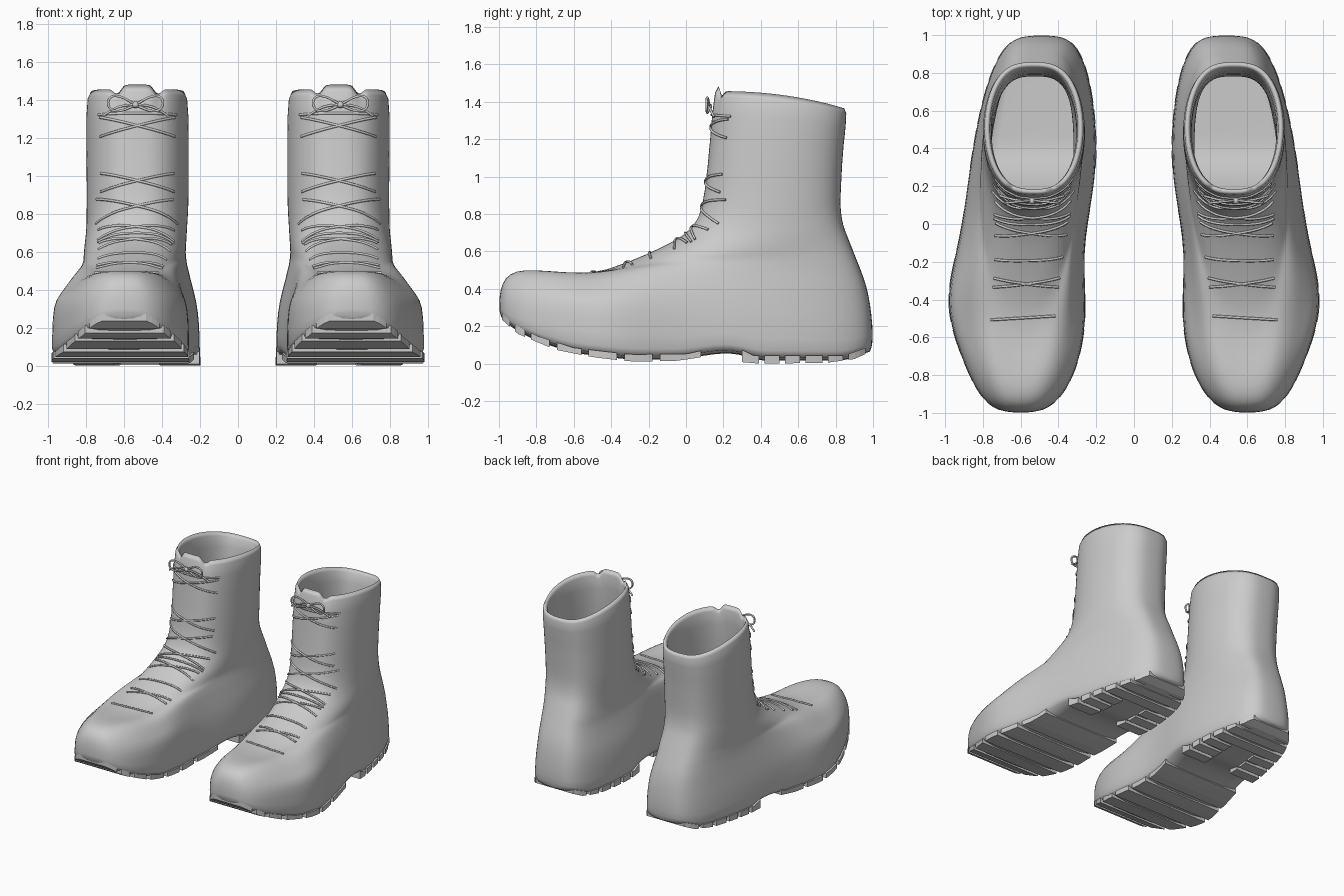
import bpy, bmesh, math
from mathutils import Vector
from mathutils.bvhtree import BVHTree

if "Cube" in bpy.data.objects:
    bpy.data.objects.remove(bpy.data.objects["Cube"])

# Rings of the upper: front y,z / back y,z / centre x front,back / half width front,back
ROWS = [
    (-.99, .00, .985, .00, .60, .49, .385, .34),
    (-1.0, .00, 1.00, .00, .60, .49, .39, .345),
    (-1.0, .29, 1.00, .20, .60, .49, .39, .34),
    (-1.0, .36, .985, .33, .60, .49, .37, .325),
    (-.985, .43, .965, .42, .60, .50, .31, .31),
    (-.95, .48, .94, .49, .60, .505, .25, .30),
    (-.87, .508, .92, .54, .60, .51, .19, .295),
    (-.72, .505, .90, .59, .60, .51, .16, .29),
    (-.52, .505, .88, .64, .59, .515, .19, .285),
    (-.32, .55, .86, .69, .57, .52, .22, .28),
    (-.12, .625, .84, .74, .55, .525, .235, .275),
    (.00, .69, .83, .80, .54, .525, .25, .27),
    (.07, .77, .825, .86, .535, .525, .26, .27),
    (.10, .90, .83, .96, .53, .525, .265, .27),
    (.13, 1.2, .84, 1.17, .53, .53, .27, .27),
    (.15, 1.46, .87, 1.37, .53, .53, .27, .27)]
SOLE = [(-1, .26), (-.93, .19), (-.8, .12), (-.6, .055), (-.3, .02), (0, .022), (.15, .055),
        (.28, .055), (.36, .015), (.85, .015), (1, .07)]
TREAD = [(-1, .25), (-.9, .16), (-.7, .075), (-.5, .035), (-.3, .012), (-.05, .014), (.08, .035),
         (.28, .01), (.4, 0), (.75, .005), (.9, .025), (1, .07)]
N = 64


def interp(table, y):
    for (a, za), (b, zb) in zip(table, table[1:]):
        if y <= b:
            return za + (zb - za) * max(0, (y - a) / (b - a))
    return table[-1][1]


def edge_x(row, s, side):
    """x of the outline of a ring at s (0 front, 1 back); side is -1 inner, 1 outer"""
    _, _, _, _, c0, c1, w0, w1 = ROWS[row]
    f = min(1, max(0, (row - 7) / 6))
    p = (.7 + .06 * f) * (1 - s) + (.58 + .14 * f) * s
    r = (2 * math.sqrt(max(0, s * (1 - s)))) ** p
    w = w0 + (w1 - w0) * (1 - (1 - s) ** 2)
    low = min(1, max(0, (7 - row) / 4))
    if side < 0:                        # waist on the inner side
        w -= .065 * low * math.exp(-((s - .43) / .18) ** 2)
    else:                               # ball of the foot on the outer side
        w += .075 * low * math.exp(-((s - .28) / .16) ** 2)
    return c0 + (c1 - c0) * s + side * w * r


def ring_point(row, i):
    t = 2 * math.pi * i / N
    s = (1 - math.cos(t)) / 2
    yf, zf, yb, zb = ROWS[row][:4]
    y = yf + (yb - yf) * s
    z = zf + (zb - zf) * s
    if row < 2:
        z = interp(SOLE, y) + .03 * row
    elif 4 <= row <= 9:                 # dip behind the toe cap
        z -= .035 * math.exp(-((y + .52) / .2) ** 2)
    elif row == len(ROWS) - 1:          # collar line with raised tongue in front
        a = min(t, 2 * math.pi - t)
        z = 1.47 - .1 * s ** 2.2
        if a < .28:
            z = 1.495
        elif a < .45:
            z = 1.445
    return Vector((edge_x(row, s, 1 if i <= N // 2 else -1), y, z))


def add_mesh(name, bm):
    bmesh.ops.recalc_face_normals(bm, faces=bm.faces)
    me = bpy.data.meshes.new(name)
    bm.to_mesh(me)
    bm.free()
    ob = bpy.data.objects.new(name, me)
    bpy.context.collection.objects.link(ob)
    return ob


def mirror(ob):
    ob.modifiers.new("pair", 'MIRROR').use_mirror_merge = False


# Boot upper: lofted rings with closed sole, hollowed to a shell
bm = bmesh.new()
grid = [[bm.verts.new(ring_point(r, i)) for i in range(N)] for r in range(len(ROWS))]
for a, b in zip(grid, grid[1:]):
    for i in range(N):
        j = (i + 1) % N
        bm.faces.new((a[i], a[j], b[j], b[i]))
g = grid[0]
bm.faces.new((g[0], g[1], g[N - 1]))
for i in range(1, N // 2 - 1):
    bm.faces.new((g[i], g[i + 1], g[N - i - 1], g[N - i]))
bm.faces.new((g[N // 2 - 1], g[N // 2], g[N // 2 + 1]))
boot = add_mesh("boot_upper", bm)
for p in boot.data.polygons:
    p.use_smooth = True
shell = boot.modifiers.new("shell", 'SOLIDIFY')
shell.thickness, shell.offset = .045, -1
sub = boot.modifiers.new("smooth", 'SUBSURF')
sub.levels = sub.render_levels = 1
bpy.context.view_layer.update()
tree = BVHTree.FromObject(boot, bpy.context.evaluated_depsgraph_get())
mirror(boot)


# Tread bars across the sole, following the rocker of the tread line
def tread_bar(bm, y0, y1, lo=0.0, hi=1.0):
    stations = []
    for k in range(4):
        y = y0 + (y1 - y0) * k / 3
        s = (y + 1) / 2
        xa, xb = edge_x(1, s, -1), edge_x(1, s, 1)
        xl, xr = xa + (xb - xa) * lo, xa + (xb - xa) * hi
        z = interp(TREAD, y)
        top = interp(SOLE, y) + .03
        stations.append([bm.verts.new(v) for v in
                         ((xl, y, z), (xr, y, z), (xr, y, top), (xl, y, top))])
    for a, b in zip(stations, stations[1:]):
        for i in range(4):
            j = (i + 1) % 4
            bm.faces.new((a[i], a[j], b[j], b[i]))
    bm.faces.new(stations[0])
    bm.faces.new(stations[-1])


bm = bmesh.new()
for y0, y1 in ((-.985, -.94), (-.915, -.86), (-.83, -.73), (-.69, -.56), (-.52, -.37),
               (-.33, -.18), (-.14, .08)):
    tread_bar(bm, y0, y1)
mirror(add_mesh("sole_tread", bm))

bm = bmesh.new()
for y0, y1 in ((.3, .39), (.42, .5), (.53, .61)):
    tread_bar(bm, y0, y1, 0, .32)
    tread_bar(bm, y0, y1, .68, 1)
for y0, y1 in ((.64, .73), (.76, .84), (.87, .96)):
    tread_bar(bm, y0, y1)
mirror(add_mesh("heel_tread", bm))


# Laces: tubes draped over the front of the boot by ray casting
def curve(name, lines):
    cu = bpy.data.curves.new(name, 'CURVE')
    cu.dimensions = '3D'
    cu.bevel_depth, cu.bevel_resolution, cu.use_fill_caps = .007, 1, True
    for pts in lines:
        sp = cu.splines.new('POLY')
        sp.points.add(len(pts) - 1)
        for q, v in zip(sp.points, pts):
            q.co = (*v, 1)
    for sx in (1, -1):
        ob = bpy.data.objects.new(name, cu)
        ob.scale.x = sx
        bpy.context.collection.objects.link(ob)


def front(u):
    k = min(int(u), len(ROWS) - 2)
    a, b = ROWS[k], ROWS[k + 1]
    f = u - k
    y, z, x = (a[n] + (b[n] - a[n]) * f for n in (0, 1, 4))
    return Vector((x, y, z))


def strand(u0, u1, half):
    pts = []
    for k in range(17):
        f = k / 16
        u = u0 + (u1 - u0) * f
        c = front(u)
        tan = front(u + .6) - front(u - .6)
        n = Vector((0, -tan.z, tan.y)).normalized()
        o = c + n * .6 + Vector((half * (2 * f - 1), 0, 0))
        hit = tree.ray_cast(o, -n)[0]
        if hit and (hit - o).length < .72:
            pts.append(hit + n * .003)
    return pts


lines = []
for u, du, half in ((14.25, .22, .225), (13.25, .18, .22), (12.55, .4, .215), (11.5, .3, .20),
                    (10.6, .25, .19), (9.0, .12, .175)):
    lines += [strand(u - du, u + du, half), strand(u + du, u - du, half)]
lines += [strand(14.5, 14.5, .235), strand(11.05, 11.0, .2),
          strand(9.65, 9.6, .18), strand(8.15, 8.05, .17)]
curve("laces", [l for l in lines if len(l) > 2])

# Bow: two loops, two tails and a knot
bow = []
for s in (-1, 1):
    bow.append([(.54 + s * .145 * math.sin(a / 2), .125 - .015 * math.sin(a / 2),
                 1.375 + .01 * math.sin(a / 2) - .04 * math.sin(a))
                for a in (2 * math.pi * k / 20 for k in range(21))])
    bow.append([(.54 + s * .17 * f, .12 + .03 * f * f, 1.375 - .06 * f + .02 * math.sin(3 * f))
                for f in (k / 8 for k in range(9))])
curve("lace_bow", bow)
bm = bmesh.new()
bmesh.ops.create_uvsphere(bm, u_segments=12, v_segments=8, radius=.018)
bmesh.ops.translate(bm, verts=bm.verts, vec=(.54, .122, 1.375))
mirror(add_mesh("lace_knot", bm))
